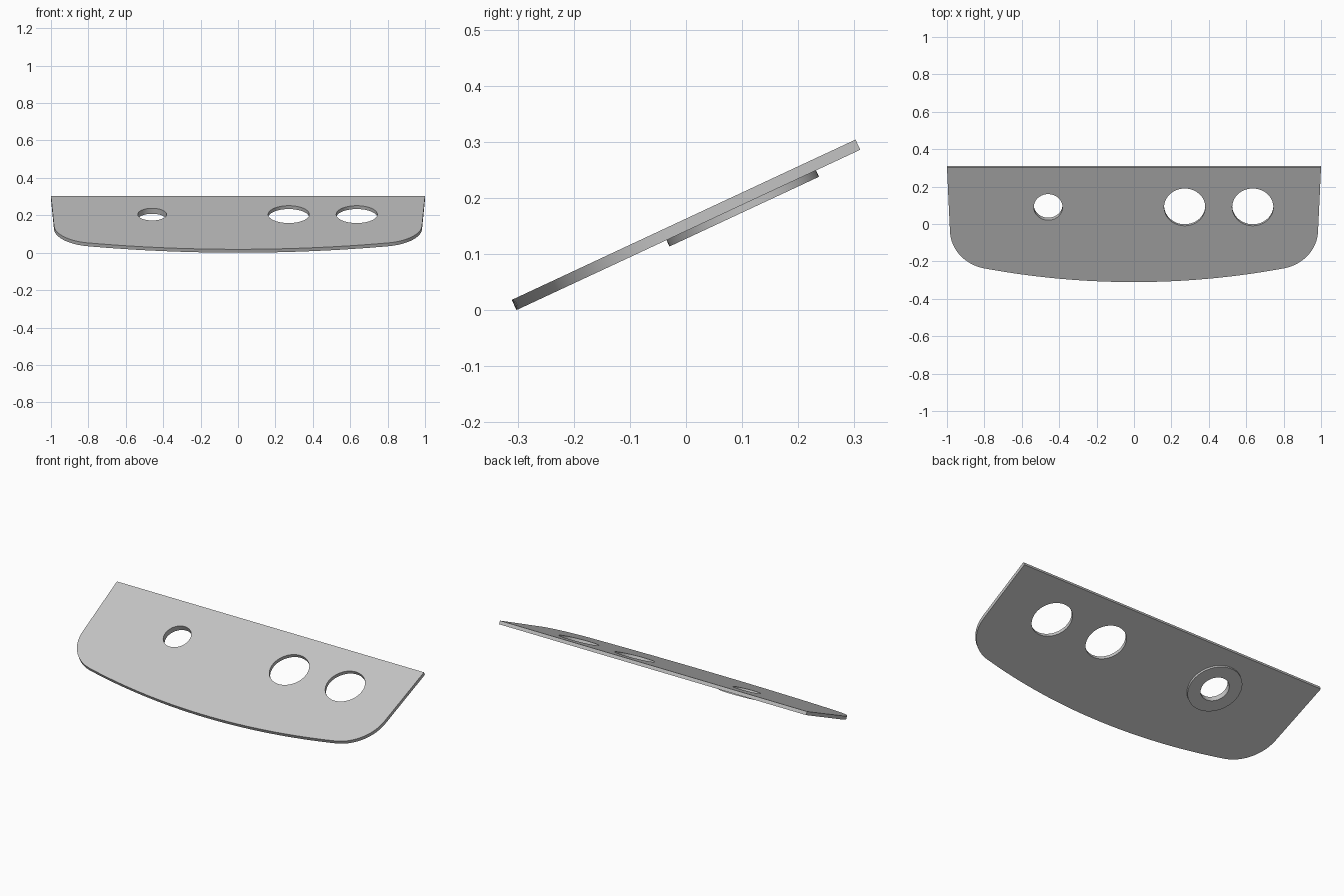
import bpy
import bmesh
import math
from mathutils import Matrix

cube = bpy.data.objects.get("Cube")
if cube:
    bpy.data.objects.remove(cube, do_unlink=True)

TILT = math.radians(25)
HALF_LEN = 0.338
HALF_THICK = 0.01
ROW = 0.104          # position of the hole row along the slope
FRAME = Matrix.Translation((0, 0, 0.152)) @ Matrix.Rotation(TILT, 4, 'X')

grey = bpy.data.materials.new("plain grey")
grey.use_nodes = True
colour = (0.55, 0.55, 0.55, 1)
grey.diffuse_color = colour
grey.node_tree.nodes["Principled BSDF"].inputs["Base Color"].default_value = colour


def arc(cx, cy, r, start, end, steps):
    """Points on an arc, angles in degrees."""
    angles = [math.radians(start + (end - start) * i / steps) for i in range(steps + 1)]
    return [(cx + r * math.cos(a), cy + r * math.sin(a)) for a in angles]


def circle(cx, r):
    return arc(cx, ROW, r, 0, 360, 64)[:-1]


def sheet(name, loops, low, high):
    """Flat part with holes, extruded from low to high and set on the slope."""
    curve = bpy.data.curves.new(name, 'CURVE')
    curve.dimensions = '2D'
    curve.fill_mode = 'BOTH'
    curve.extrude = (high - low) / 2
    for loop in loops:
        spline = curve.splines.new('POLY')
        spline.points.add(len(loop) - 1)
        for point, (x, y) in zip(spline.points, loop):
            point.co = (x, y, 0, 1)
        spline.use_cyclic_u = True
    obj = bpy.data.objects.new(name, curve)
    bpy.context.collection.objects.link(obj)
    bpy.ops.object.select_all(action='DESELECT')
    obj.select_set(True)
    bpy.context.view_layer.objects.active = obj
    bpy.ops.object.convert(target='MESH')
    obj = bpy.context.object
    obj.name = name
    # Weld the caps to the walls
    bm = bmesh.new()
    bm.from_mesh(obj.data)
    bmesh.ops.remove_doubles(bm, verts=bm.verts, dist=1e-5)
    bmesh.ops.recalc_face_normals(bm, faces=bm.faces)
    bm.transform(FRAME @ Matrix.Translation((0, 0, (low + high) / 2)))
    bm.to_mesh(obj.data)
    bm.free()
    obj.data.materials.clear()
    obj.data.materials.append(grey)
    bpy.ops.object.shade_smooth_by_angle(angle=math.radians(30))
    return obj


# Right half of the outline: gently bowed front edge, round corner, straight side
BOW = 4.0
bow_end = math.degrees(math.asin(0.2))
front_edge = arc(0, BOW - HALF_LEN, BOW, -90, -90 + bow_end, 16)
end_x, end_y = front_edge[-1]
CORNER = 0.23
corner_x = end_x - CORNER * math.sin(math.radians(bow_end))
corner_y = end_y + CORNER * math.cos(math.radians(bow_end))
corner = arc(corner_x, corner_y, CORNER, -90 + bow_end, -2, 20)[1:]
right_half = front_edge + corner + [(1.0, HALF_LEN)]
left_half = [(-x, y) for x, y in reversed(right_half[1:])]

# Sloping plate with two large holes and one small one
SMALL_X, SMALL_R = -0.459, 0.077
holes = [circle(0.271, 0.11), circle(0.635, 0.11), circle(SMALL_X, SMALL_R)]
sheet("plate", [right_half + left_half] + holes, -HALF_THICK, HALF_THICK)

# Ring under the small hole
sheet("underside_ring", [circle(SMALL_X, 0.147), circle(SMALL_X, SMALL_R)], -0.0225, -HALF_THICK)
